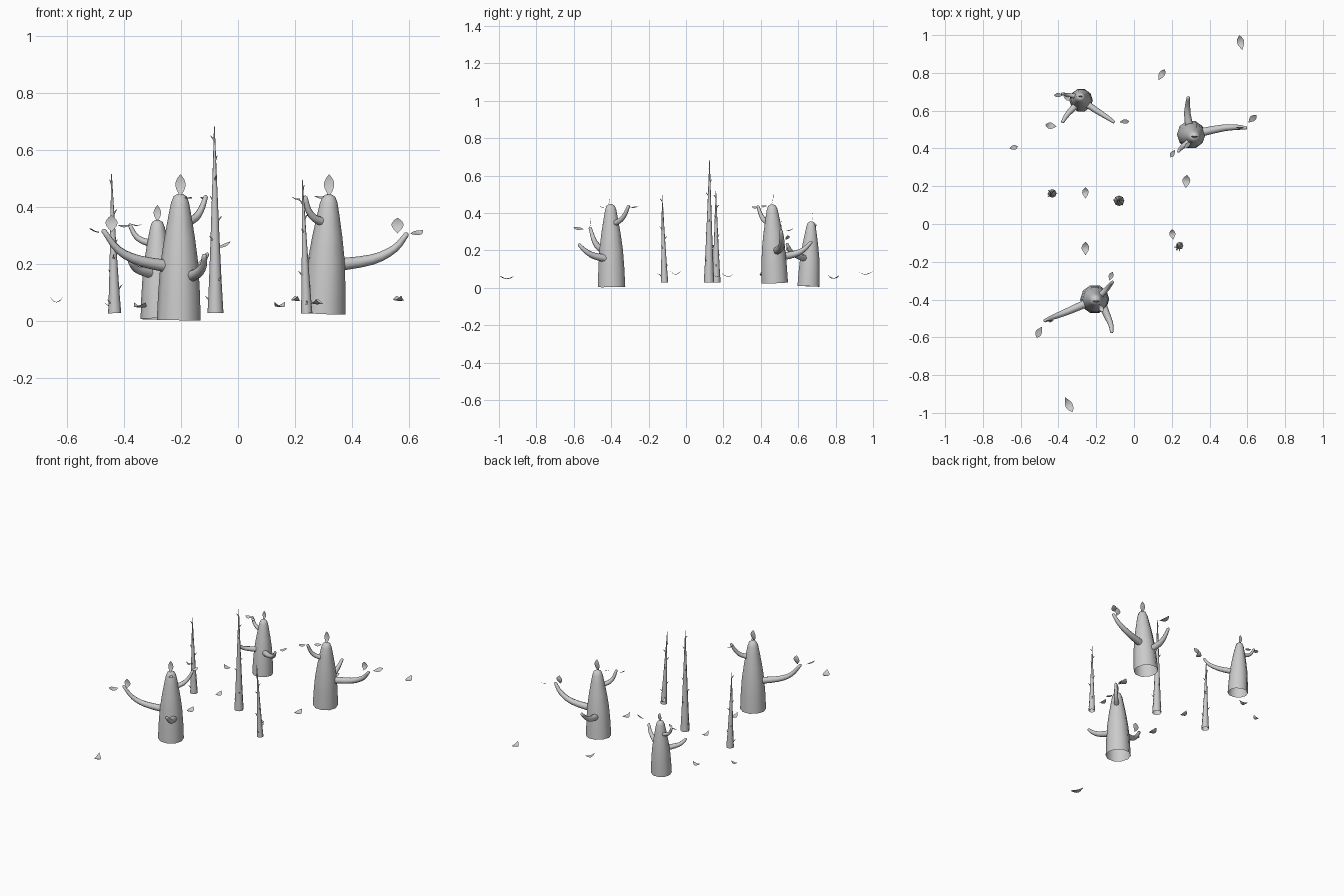
import bpy, math, random
from mathutils import Vector as V

if "Cube" in bpy.data.objects:
    bpy.data.objects.remove(bpy.data.objects["Cube"])

random.seed(4)

def make(name, verts, faces):
    me = bpy.data.meshes.new(name)
    me.from_pydata(verts, [], faces)
    for p in me.polygons:
        p.use_smooth = True
    ob = bpy.data.objects.new(name, me)
    bpy.context.collection.objects.link(ob)
    return ob

def tube(pts, radii, n):
    """Tapered tube along a path, open at the start and capped at the end."""
    pts = [V(p) for p in pts]
    d = pts[-1] - pts[0]
    flat = V((d.x, d.y, 0))
    side = V((-d.y, d.x, 0)).normalized() if flat.length > 0.04 else V((1, 0, 0))
    verts, faces = [], []
    for i, (p, r) in enumerate(zip(pts, radii)):
        t = (pts[min(i + 1, len(pts) - 1)] - pts[max(i - 1, 0)]).normalized()
        b = t.cross(side).normalized()
        a = b.cross(t)
        for k in range(n):
            w = 2 * math.pi * k / n
            verts.append(p + r * (math.cos(w) * a + math.sin(w) * b))
    for i in range(len(pts) - 1):
        for k in range(n):
            j = (k + 1) % n
            faces.append((i*n + k, i*n + j, (i+1)*n + j, (i+1)*n + k))
    m = (len(pts) - 1) * n
    faces.append(tuple(range(m, m + n)))
    return verts, faces

def trunk(name, base, top, r):
    base, top = V(base), V(top)
    prof = [(0, 1), (.22, .95), (.45, .86), (.65, .70), (.82, .53), (.93, .41), (.98, .30), (1, .12)]
    make(name, *tube([base.lerp(top, t) for t, _ in prof], [r * s for _, s in prof], 10))

def branch(name, pts, r0, r1):
    # smooth the few given points into a bent limb
    pts = [V(p) for p in pts]
    ext = [2 * pts[0] - pts[1]] + pts + [2 * pts[-1] - pts[-2]]
    path = []
    for i in range(1, len(ext) - 2):
        a, b, c, d = ext[i-1:i+3]
        for s in range(3):
            t = s / 3
            path.append(.5 * (2*b + (c-a)*t + (2*a-5*b+4*c-d)*t*t + (3*b-a-3*c+d)*t**3))
    path.append(pts[-1])
    m = len(path) - 1
    rad = [r0 + (r1 - r0) * i / m for i in range(m + 1)]
    path.append(path[-1] + (path[-1] - path[-2]).normalized() * r1 * .6)
    make(name, *tube(path, rad + [r1 * .4], 8))

def leaf(name, c, d, nrm, length=.08, width=.036, sag=.012):
    """Curved pointed leaf centred on c, along d, bowed against its normal."""
    c, d, nrm = V(c), V(d).normalized(), V(nrm)
    s = nrm.cross(d).normalized()
    nrm = d.cross(s)
    verts, faces, m = [], [], 8
    for i in range(m + 1):
        t = i / m
        w = width / 2 * max(math.sin(math.pi * t ** 1.2) ** .9 if 0 < t < 1 else 0, .03)
        for k in (-1, 0, 1):
            z = sag * ((2*t - 1)**2 - .5) + .1 * w * abs(k)
            verts.append(c + d * length * (t - .5) + s * w * k + nrm * z)
    for i in range(m):
        for k in (0, 1):
            a = i * 3 + k
            faces.append((a, a + 1, a + 4, a + 3))
    make(name, verts, faces)

def spike(name, base, top, r):
    base, top = V(base), V(top)
    n = 6
    rad = [r * (1 - .95 * (i / n) ** .85) for i in range(n + 1)]
    verts, faces = tube([base.lerp(top, i / n) for i in range(n + 1)], rad, 8)
    # thorns spiralling up the stem
    ang, count = random.random() * 6, 9
    for j in range(count):
        t = .07 + .86 * j / (count - 1)
        ang += 2.4
        out = V((math.cos(ang), math.sin(ang), 0))
        p = base.lerp(top, t) + out * r * (.85 - .85 * t)
        tv, tf = tube([p, p + out * .013 + V((0, 0, .014))], [.004, .0006], 5)
        o = len(verts)
        verts += tv
        faces += [tuple(i + o for i in f) for f in tf]
    make(name, verts, faces)

# stout trunks
trunk("front_trunk", (-.208, -.398, .004), (-.203, -.403, .447), .077)
trunk("right_trunk", (.302, .474, .027), (.32, .46, .445), .075)
trunk("back_trunk", (-.28, .655, .008), (-.283, .67, .355), .062)

# thin thorny stems
spike("left_stem", (-.433, .162, .028), (-.444, .16, .517), .023)
spike("middle_stem", (-.079, .123, .028), (-.083, .126, .683), .028)
spike("near_stem", (.241, -.115, .028), (.226, -.128, .497), .02)

# limbs of the front trunk
branch("front_limb_long", [(-.22, -.405, .188), (-.345, -.46, .212), (-.42, -.49, .25), (-.472, -.512, .318)], .023, .009)
branch("front_limb_low", [(-.17, -.42, .155), (-.14, -.49, .17), (-.122, -.535, .195), (-.118, -.572, .23)], .022, .009)
branch("front_limb_high", [(-.19, -.39, .34), (-.15, -.35, .362), (-.128, -.325, .395), (-.113, -.307, .437)], .017, .008)
# limbs of the right trunk
branch("right_limb_long", [(.33, .48, .195), (.47, .508, .216), (.55, .512, .255), (.592, .508, .305)], .023, .009)
branch("right_limb_back", [(.295, .5, .165), (.283, .58, .18), (.284, .63, .205), (.287, .67, .245)], .022, .009)
branch("right_limb_high", [(.31, .45, .345), (.27, .42, .36), (.247, .40, .39), (.236, .385, .435)], .017, .008)
# limbs of the back trunk
branch("back_limb_right", [(-.265, .645, .155), (-.19, .595, .17), (-.135, .56, .195), (-.108, .54, .235)], .019, .008)
branch("back_limb_left", [(-.29, .645, .165), (-.335, .60, .175), (-.36, .57, .185), (-.378, .54, .21)], .019, .009)
branch("back_limb_high", [(-.285, .67, .27), (-.33, .68, .28), (-.36, .685, .30), (-.38, .69, .338)], .014, .007)

# upright leaves on crowns and limb tips
UP, FR = (0, .15, 1), (0, -1, .15)
for i, (c, ln, w) in enumerate([((-.202, -.41, .475), .08, .036), ((.32, .462, .475), .08, .036),
                                ((-.283, .675, .377), .06, .026), ((-.444, -.513, .342), .06, .042),
                                ((.56, .51, .335), .055, .042)]):
    leaf(f"crown_leaf_{i}", c, UP, FR, ln, w, .008)

# leaves growing from limbs: centre, direction, length, width
for i, (c, d, ln, w) in enumerate([
        ((-.503, -.573, .317), (-.5, -1, .2), .065, .036),
        ((-.122, -.277, .432), (.35, 1, .05), .05, .026),
        ((-.175, -.445, .433), (.5, -1, 0), .045, .024),
        ((.204, .372, .43), (-.5, -.8, .1), .045, .026),
        ((.285, .42, .436), (-1, -.8, 0), .045, .024),
        ((.627, .557, .31), (1, .9, .3), .06, .034),
        ((-.05, .542, .267), (1, .05, .4), .055, .026),
        ((-.40, .682, .335), (-1, 0, 0), .045, .024),
        ((-.355, .665, .338), (1, -.6, 0), .04, .02)]):
    leaf(f"limb_leaf_{i}", c, d, (.2, -.35, 1), ln, w, .006)

# fallen leaves near the ground
for i, (c, d, ln, w) in enumerate([
        ((.565, .96, .08), (-.2, 1, 0), .08, .038),
        ((.146, .79, .058), (.6, 1, 0), .068, .032),
        ((-.44, .52, .058), (-1, .15, 0), .06, .034),
        ((-.637, .405, .075), (1, .2, 0), .045, .026),
        ((-.257, .165, .068), (0, 1, 0), .06, .034),
        ((-.257, -.13, .075), (0, 1, 0), .07, .04),
        ((.204, -.055, .08), (-.15, 1, 0), .055, .032),
        ((.277, .225, .068), (.1, 1, 0), .068, .042),
        ((-.345, -.957, .056), (.5, -1, 0), .087, .04)]):
    leaf(f"fallen_leaf_{i}", c, d, (.05, 0, 1), ln, w, .018)
